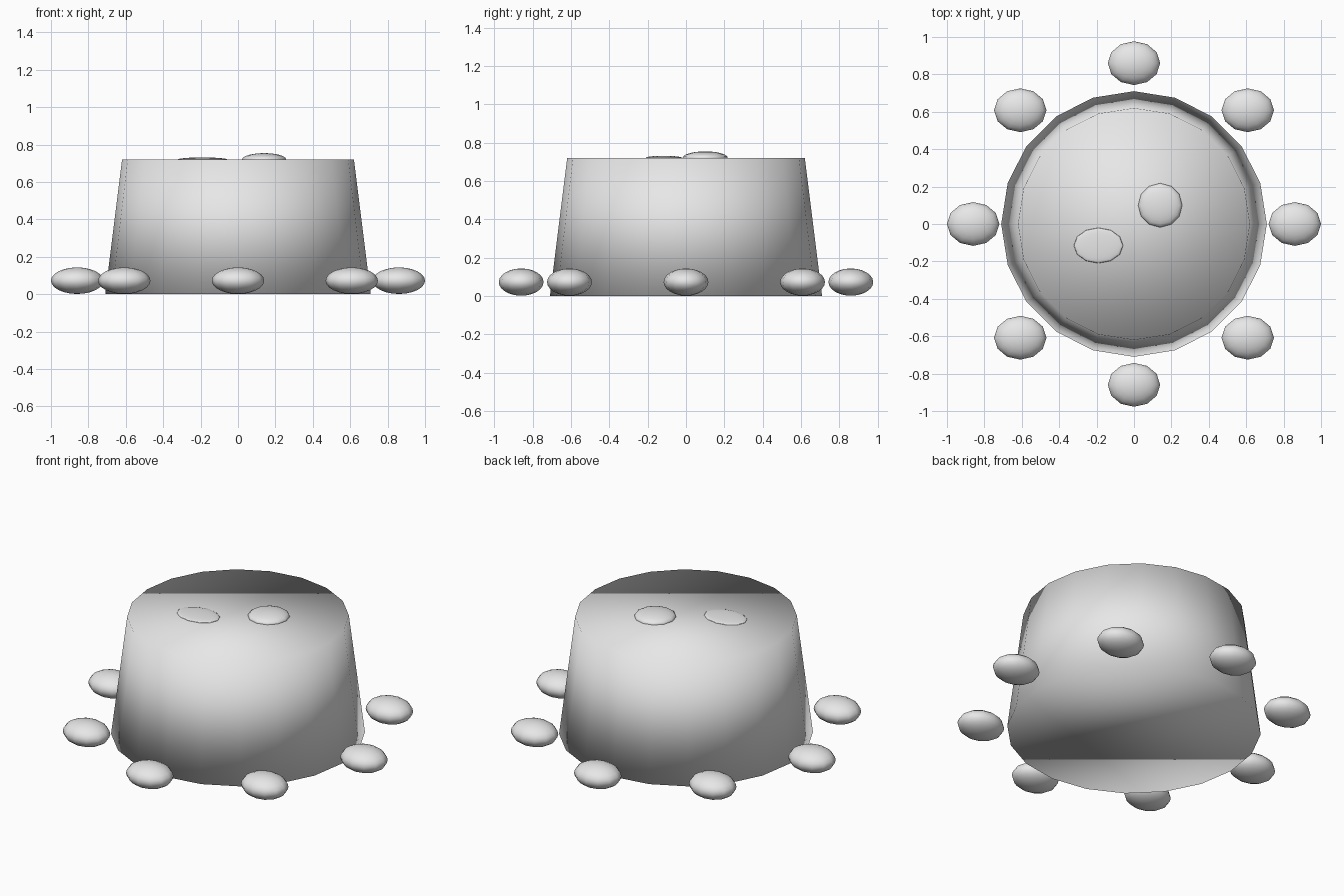
import bpy
import bmesh
import math
from mathutils import Matrix, Vector

cube = bpy.data.objects.get("Cube")
if cube:
    bpy.data.objects.remove(cube, do_unlink=True)

# One plain grey for every part
grey = bpy.data.materials.new("light_grey")
grey.use_nodes = True
colour = (0.8, 0.8, 0.8, 1)
grey.diffuse_color = colour
grey.node_tree.nodes["Principled BSDF"].inputs["Base Color"].default_value = colour


def add_part(name, bm):
    """Turn a bmesh into a fully smooth shaded object."""
    for face in bm.faces:
        face.smooth = True
    mesh = bpy.data.meshes.new(name)
    bm.to_mesh(mesh)
    bm.free()
    mesh.materials.append(grey)
    obj = bpy.data.objects.new(name, mesh)
    bpy.context.collection.objects.link(obj)
    return obj


def add_pebble(name, centre, radii):
    """Low-poly ellipsoid."""
    bm = bmesh.new()
    bmesh.ops.create_uvsphere(
        bm, u_segments=12, v_segments=12, radius=1,
        matrix=Matrix.Translation(centre) @ Matrix.Diagonal((*radii, 1)))
    return add_part(name, bm)


# Tapered body, smooth across its rims
height = 0.72
bm = bmesh.new()
bmesh.ops.create_cone(
    bm, cap_ends=True, cap_tris=False, segments=20, radius1=0.71,
    radius2=0.62, depth=height, matrix=Matrix.Translation((0, 0, height / 2)))
add_part("body", bm)

# Ring of pebbles around the foot
for i in range(8):
    angle = i * math.tau / 8
    centre = Vector((math.cos(angle) * 0.86, math.sin(angle) * 0.86, 0.072))
    add_pebble(f"foot_pebble_{i + 1}", centre, (0.14, 0.117, 0.071))

# Two flat pebbles on the top
add_pebble("round_top_pebble", (0.14, 0.10, height), (0.118, 0.118, 0.034))
add_pebble("oval_top_pebble", (-0.19, -0.115, height), (0.132, 0.095, 0.011))
